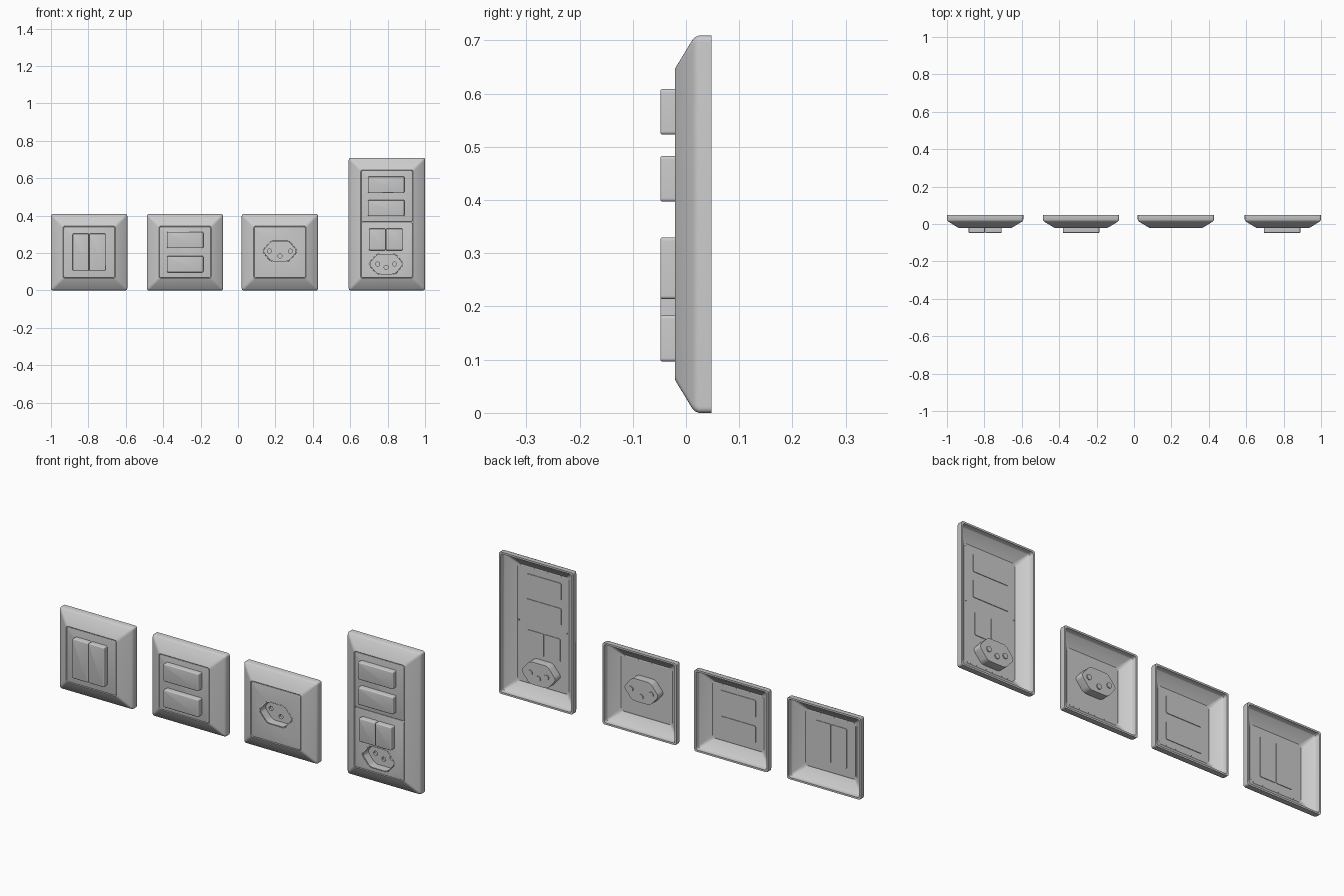
import bpy
import bmesh
import math
from mathutils import Vector

cube = bpy.data.objects.get("Cube")
if cube:
    bpy.data.objects.remove(cube)

grey = bpy.data.materials.new("light_grey_plastic")
grey.use_nodes = True
grey.diffuse_color = (0.6, 0.6, 0.6, 1)
grey.node_tree.nodes["Principled BSDF"].inputs["Base Color"].default_value = (0.6, 0.6, 0.6, 1)

FRONT, PANEL_BACK, BACK = -0.021, -0.008, 0.048
WIDTH, LIP = 0.408, 0.068
parts = []


def rounded(points, r, n=6):
    """Outline in x and z with every corner rounded."""
    pts = [Vector(p) for p in points]
    out = []
    for i, p in enumerate(pts):
        a = p + (pts[i - 1] - p).normalized() * r
        b = p + (pts[(i + 1) % len(pts)] - p).normalized() * r
        for k in range(n + 1):
            t = k / n
            out.append(a * (1 - t) ** 2 + p * 2 * t * (1 - t) + b * t ** 2)
    return out


def rect(x0, x1, z0, z1, r):
    return rounded([(x0, z0), (x1, z0), (x1, z1), (x0, z1)], r)


def circle(x, z, r, n=16):
    return [(x + r * math.cos(math.tau * i / n), z + r * math.sin(math.tau * i / n))
            for i in range(n)]


def finish(name, bm):
    bmesh.ops.recalc_face_normals(bm, faces=bm.faces[:])
    mesh = bpy.data.meshes.new(name)
    bm.to_mesh(mesh)
    bm.free()
    mesh.materials.append(grey)
    ob = bpy.data.objects.new(name, mesh)
    bpy.context.collection.objects.link(ob)
    parts.append(ob)
    return ob


def prism(name, outline, y0, y1, bevel=0.0):
    """Outline extruded from y0 back to y1, with a soft front edge."""
    bm = bmesh.new()
    front = bm.faces.new([bm.verts.new((x, y0, z)) for x, z in outline])
    rim = front.edges[:]
    back = bmesh.ops.extrude_face_region(bm, geom=[front], use_keep_orig=True)["geom"]
    bmesh.ops.translate(bm, vec=(0, y1 - y0, 0),
                        verts=[v for v in back if isinstance(v, bmesh.types.BMVert)])
    bmesh.ops.recalc_face_normals(bm, faces=bm.faces[:])
    if bevel:
        bmesh.ops.bevel(bm, geom=rim, offset=bevel, segments=3, profile=0.5,
                        affect='EDGES', clamp_overlap=True)
    return finish(name, bm)


def cut(ob, cutter):
    """Subtract the cutter for good and throw it away."""
    mod = ob.modifiers.new("cut", 'BOOLEAN')
    mod.operation, mod.solver, mod.object = 'DIFFERENCE', 'EXACT', cutter
    graph = bpy.context.evaluated_depsgraph_get()
    mesh = bpy.data.meshes.new_from_object(ob.evaluated_get(graph))
    ob.modifiers.clear()
    ob.data = mesh
    parts.remove(cutter)
    bpy.data.objects.remove(cutter)


def frame(name, cx, height):
    """Hollow bevelled cover: a closed wall profile swept round the plate."""
    profile = [(0, BACK), (0, 0.024), (0.003, 0.017), (0.008, 0.012),
               (0.060, -0.0195), (0.064, FRONT), (0.067, -0.019), (LIP, -0.016),
               (LIP, PANEL_BACK), (0.062, -0.009), (0.012, 0.021),
               (0.009, 0.026), (0.009, BACK)]
    bm = bmesh.new()
    rings = []
    for d, y in profile:
        outline = rect(cx - WIDTH / 2 + d, cx + WIDTH / 2 - d, d, height - d, 0.012)
        rings.append([bm.verts.new((x, y, z)) for x, z in outline])
    for i, ring in enumerate(rings):
        nxt = rings[(i + 1) % len(rings)]
        for j in range(len(ring)):
            k = (j + 1) % len(ring)
            bm.faces.new((ring[j], ring[k], nxt[k], nxt[j]))
    finish(name, bm)


def panel(name, cx, z0, z1):
    half = WIDTH / 2 - LIP + 0.001
    return prism(name, rect(cx - half, cx + half, z0, z1, 0.012), FRONT, PANEL_BACK, 0.003)


def rocker(name, cx, cz, w, h):
    prism(name, rect(cx - w / 2, cx + w / 2, cz - h / 2, cz + h / 2, 0.007),
          -0.048, PANEL_BACK + 0.003, 0.004)


def socket(name, host, cx, cz, spread, drop):
    """Recessed six-sided cup with three blind pin holes."""
    def hexagon(s):
        pts = [(-0.05, -0.056), (0.05, -0.056), (0.097, 0), (0.05, 0.056),
               (-0.05, 0.056), (-0.097, 0)]
        return rounded([(cx + x * s, cz + z * s) for x, z in pts], 0.017)

    floor, rear = 0.02, 0.034
    cut(host, prism("cutter", hexagon(1), -0.1, 0.1))
    cup = prism(name, hexagon(1), FRONT, rear, 0.002)
    cut(cup, prism("cutter", hexagon(0.93), -0.1, floor))
    for i, (dx, dz) in enumerate([(-spread, 0), (0, -drop), (spread, 0)]):
        cut(cup, prism("cutter", circle(cx + dx, cz + dz, 0.011), 0, rear - 0.003))
        prism(f"{name}_pin_boss_{i + 1}", circle(cx + dx, cz + dz, 0.013),
              rear - 0.002, rear + 0.005)


SQUARE = 0.408
LOW, HIGH = LIP - 0.001, SQUARE - LIP + 0.001

# Plate with two upright rockers
x = -0.796
frame("upright_switch_frame", x, SQUARE)
panel("upright_switch_panel", x, LOW, HIGH)
for side, label in ((-1, "right"), (1, "left")):
    rocker(f"upright_rocker_{label}", x + side * 0.0445, 0.205, 0.087, 0.198)

# Plate with two level rockers
x = -0.283
frame("level_switch_frame", x, SQUARE)
panel("level_switch_panel", x, LOW, HIGH)
for z, label in ((0.14, "lower"), (0.269, "upper")):
    rocker(f"level_rocker_{label}", x, z, 0.195, 0.087)

# Plate with a single socket
x = 0.224
frame("socket_frame", x, SQUARE)
host = panel("socket_panel", x, LOW, HIGH)
socket("socket_cup", host, x, 0.21, 0.056, 0.026)

# Tall plate with four rockers and a socket
x, tall, split = 0.796, 0.709, 0.366
frame("tall_frame", x, tall)
panel("tall_upper_panel", x, split, tall - LOW)
host = panel("tall_lower_panel", x, LOW, split)
for z, label in ((0.44, "lower"), (0.566, "upper")):
    rocker(f"tall_level_rocker_{label}", x - 0.004, z, 0.195, 0.086)
for side, label in ((-1, "right"), (1, "left")):
    rocker(f"tall_small_rocker_{label}", x - 0.006 + side * 0.0455, 0.272, 0.089, 0.116)
socket("tall_socket_cup", host, x - 0.004, 0.141, 0.045, 0.018)

# Smooth the rounded edges and keep the creases
bpy.ops.object.select_all(action='DESELECT')
for ob in parts:
    ob.select_set(True)
bpy.context.view_layer.objects.active = parts[0]
bpy.ops.object.shade_smooth_by_angle(angle=math.radians(35))
